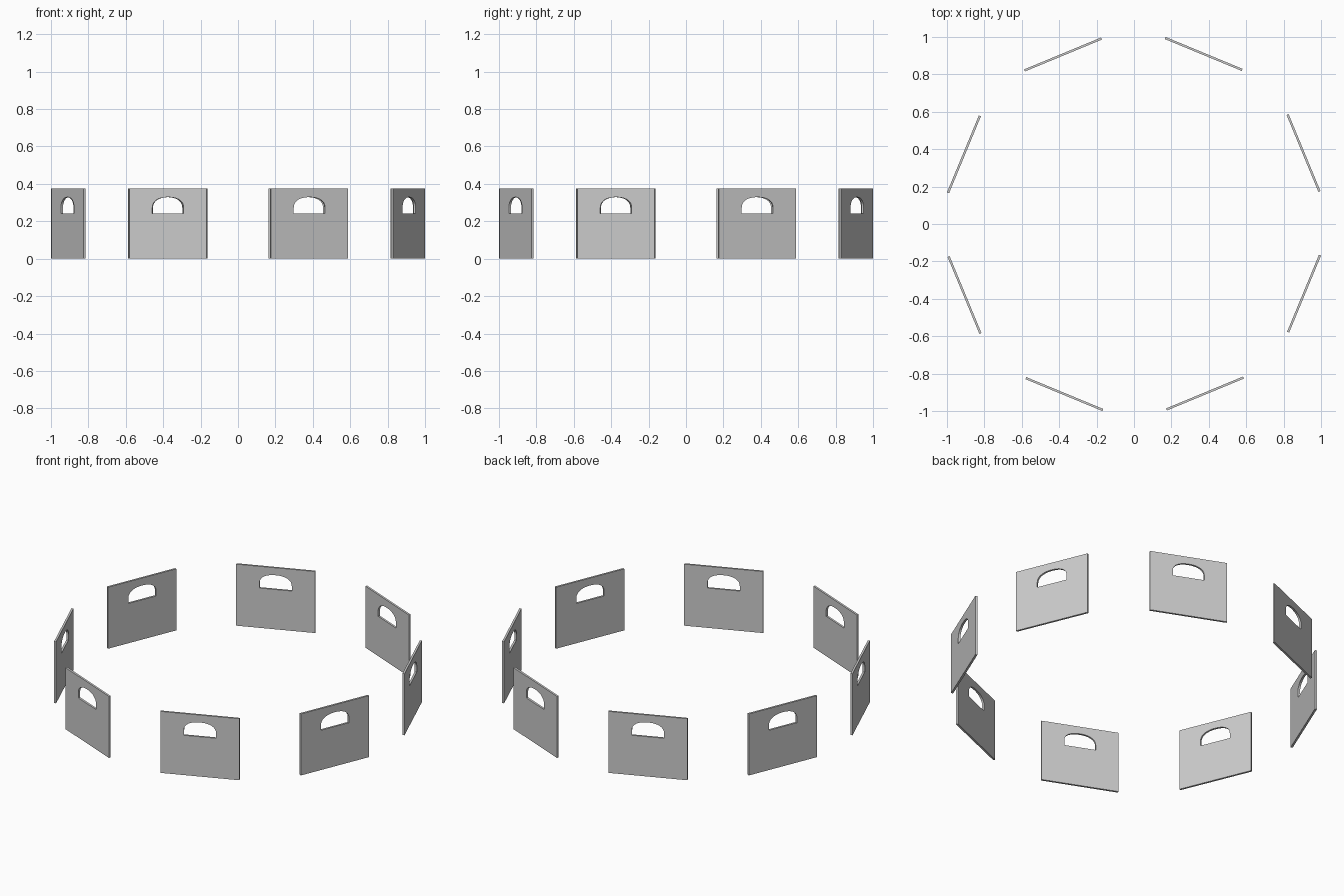
import bpy, bmesh
from math import cos, sin, pi, radians
from mathutils import Matrix

if "Cube" in bpy.data.objects:
    bpy.data.objects.remove(bpy.data.objects["Cube"])

W, H, T = 0.446, 0.374, 0.012      # panel width, height, thickness
R, SHIFT = 0.9825, 0.004           # ring radius and slight sideways offset
HALF, SILL, SPRING, TOP = 0.091, 0.242, 0.272, 0.329   # arched handle hole


def sgnpow(v, p):
    return (abs(v) ** p) * (1 if v >= 0 else -1)


# outlines in the panel plane (width, height)
outer = [(-W / 2, 0), (W / 2, 0), (W / 2, H), (-W / 2, H)]
hole = [(-HALF, SILL), (HALF, SILL)]
N = 20
for i in range(N + 1):
    a = pi * i / N
    hole.append((HALF * sgnpow(cos(a), 0.88),
                 SPRING + (TOP - SPRING) * sgnpow(max(sin(a), 0), 0.88)))

# one flat panel with the hole, given thickness
bm = bmesh.new()
edges = []
for loop in (outer, hole):
    vs = [bm.verts.new((T / 2, u, z)) for u, z in loop]
    edges += [bm.edges.new((vs[i], vs[(i + 1) % len(vs)])) for i in range(len(vs))]
bmesh.ops.triangle_fill(bm, use_beauty=True, use_dissolve=False, edges=edges)
ext = bmesh.ops.extrude_face_region(bm, geom=bm.faces[:], use_keep_orig=True)
moved = [g for g in ext["geom"] if isinstance(g, bmesh.types.BMVert)]
bmesh.ops.translate(bm, verts=moved, vec=(-T, 0, 0))
bmesh.ops.recalc_face_normals(bm, faces=bm.faces[:])
mesh = bpy.data.meshes.new("panel")
bm.to_mesh(mesh)
bm.free()

# ring of eight panels
for k in range(8):
    ob = bpy.data.objects.new(f"panel_{k + 1}", mesh)
    bpy.context.collection.objects.link(ob)
    ob.matrix_world = (Matrix.Rotation(radians(22.5 + 45 * k), 4, 'Z')
                       @ Matrix.Translation((R, SHIFT, 0)))
